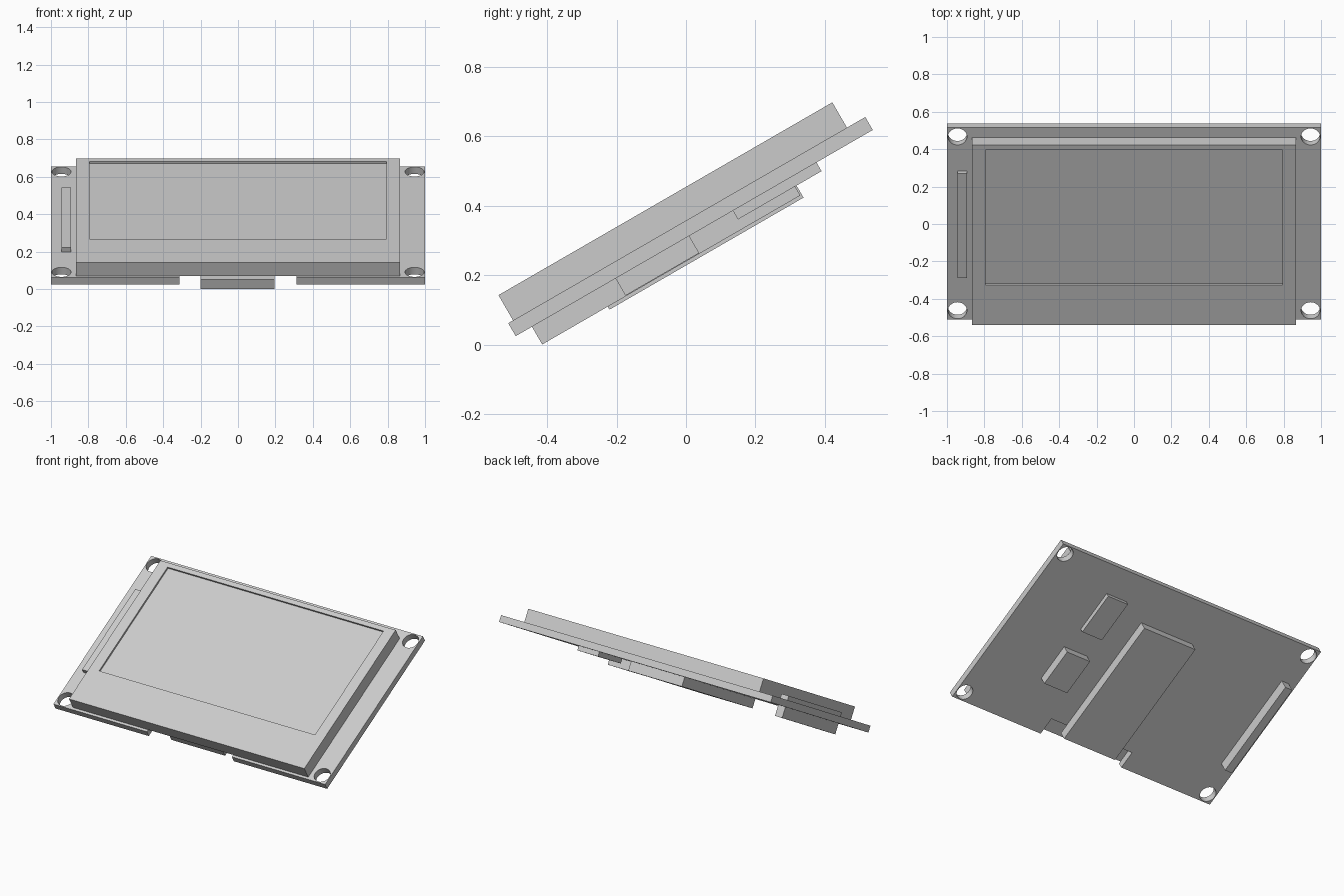
import bpy, bmesh, math
from mathutils import Matrix

if "Cube" in bpy.data.objects:
    bpy.data.objects.remove(bpy.data.objects["Cube"])

# Everything is laid out flat (x, along slope, height) and then tilted by 30 degrees
TILT = Matrix.Rotation(math.radians(30), 4, 'X')

grey = bpy.data.materials.new("light_grey")
grey.diffuse_color = (0.6, 0.6, 0.6, 1)
grey.use_nodes = True
grey.node_tree.nodes["Principled BSDF"].inputs["Base Color"].default_value = grey.diffuse_color


def finish(name, bm):
    bm.transform(TILT)
    bmesh.ops.recalc_face_normals(bm, faces=bm.faces)
    mesh = bpy.data.meshes.new(name)
    bm.to_mesh(mesh)
    bm.free()
    mesh.materials.append(grey)
    obj = bpy.data.objects.new(name, mesh)
    bpy.context.collection.objects.link(obj)
    return obj


def box_mesh(x0, x1, u0, u1, n0, n1):
    bm = bmesh.new()
    bmesh.ops.create_cube(bm, size=1)
    for v in bm.verts:
        v.co.x = x1 if v.co.x > 0 else x0
        v.co.y = u1 if v.co.y > 0 else u0
        v.co.z = n1 if v.co.z > 0 else n0
    return bm


def box(name, *dims):
    return finish(name, box_mesh(*dims))


# Circuit board: outline with front notch and four mounting holes
U0, U1, BOTTOM, TOP = -0.412, 0.775, 0.267, 0.31
outline = [(-1, U0), (-0.313, U0), (-0.313, -0.297), (0.313, -0.297),
           (0.313, U0), (1, U0), (1, U1), (-1, U1)]
loops = [outline]
for cx in (-0.944, 0.944):
    for cu in (-0.355, 0.718):
        loops.append([(cx + 0.051 * math.cos(a), cu + 0.051 * math.sin(a))
                      for a in (2 * math.pi * i / 32 for i in range(32))])
curve = bpy.data.curves.new("board_outline", 'CURVE')
curve.dimensions = '2D'
curve.fill_mode = 'BOTH'
curve.extrude = (TOP - BOTTOM) / 2
for pts in loops:
    s = curve.splines.new('POLY')
    s.points.add(len(pts) - 1)
    for p, (x, u) in zip(s.points, pts):
        p.co = (x, u, 0, 1)
    s.use_cyclic_u = True
helper = bpy.data.objects.new("board_outline", curve)
bpy.context.collection.objects.link(helper)
bpy.context.view_layer.update()
flat = bpy.data.meshes.new_from_object(helper)
bm = bmesh.new()
bm.from_mesh(flat)
bmesh.ops.remove_doubles(bm, verts=bm.verts, dist=1e-5)
bm.transform(Matrix.Translation((0, 0, (TOP + BOTTOM) / 2)))
bpy.data.objects.remove(helper)
bpy.data.meshes.remove(flat)
board = finish("circuit_board", bm)
bpy.context.view_layer.objects.active = board
board.select_set(True)
bpy.ops.object.shade_smooth_by_angle(angle=math.radians(30))

# Display frame with a shallow sunken screen
bm = box_mesh(-0.866, 0.866, -0.396, 0.714, TOP, 0.394)
bm.normal_update()
top = max(bm.faces, key=lambda f: f.calc_center_median().z)
bmesh.ops.inset_region(bm, faces=[top], thickness=0.05)
for v in top.verts:
    v.co.x = math.copysign(0.795, v.co.x)
    v.co.y = 0.683 if v.co.y > 0.15 else -0.148
floor = bmesh.ops.extrude_discrete_faces(bm, faces=[top])["faces"][0]
for v in floor.verts:
    v.co.z -= 0.012
finish("display_frame", bm)

# Pin header passing through the board
box("pin_header", -0.945, -0.892, -0.14, 0.505, 0.198, 0.337)

# Parts on the underside
box("rear_module", -0.2, 0.195, -0.358, 0.5, 0.208, BOTTOM)
box("large_chip", 0.373, 0.55, -0.08, 0.165, 0.21, BOTTOM)
box("small_chip", 0.375, 0.527, 0.31, 0.588, 0.238, BOTTOM)
